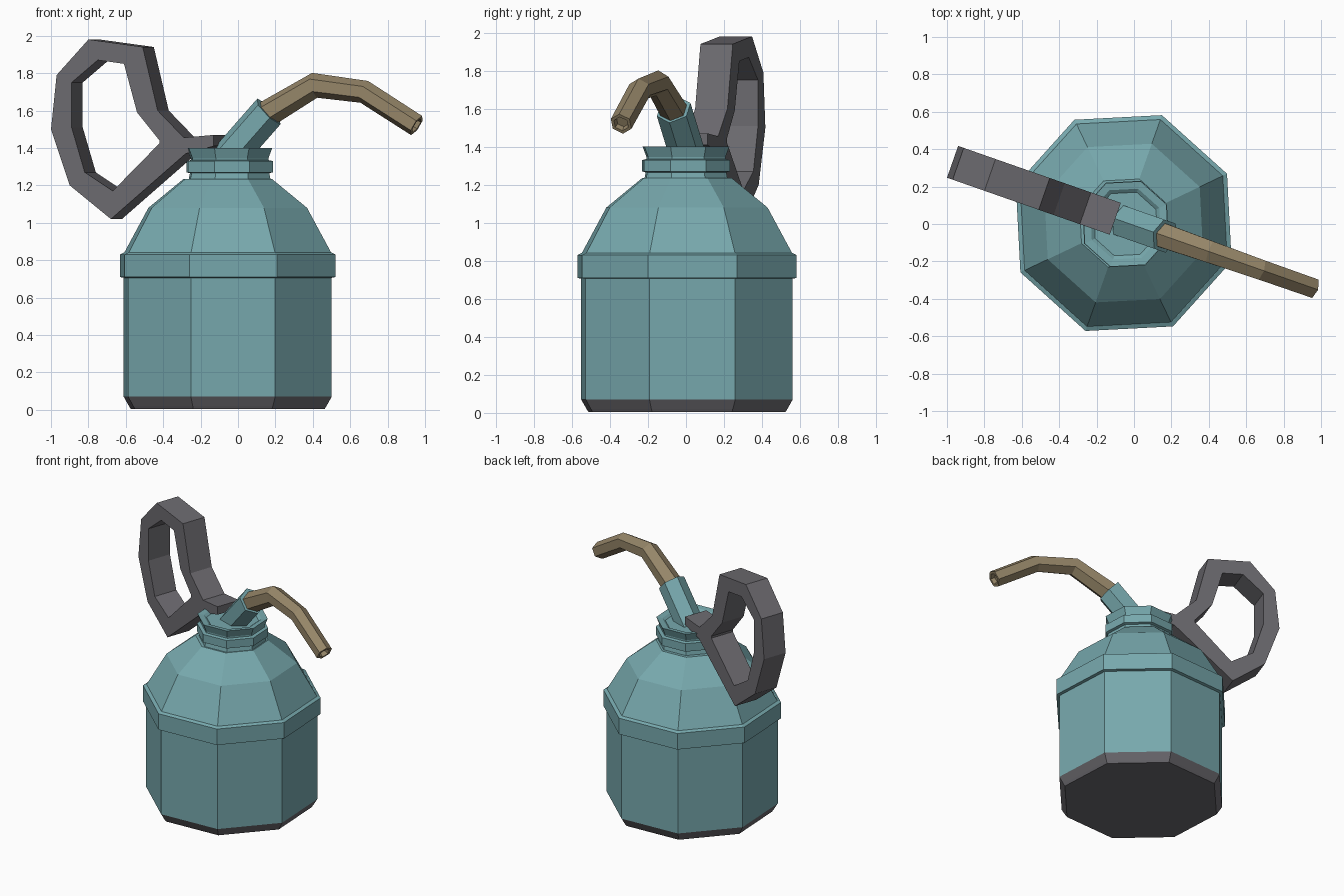
import bpy, bmesh, math
from mathutils import Vector

if "Cube" in bpy.data.objects:
    bpy.data.objects.remove(bpy.data.objects["Cube"])


def material(name, rgb):
    m = bpy.data.materials.new(name)
    m.diffuse_color = (*rgb, 1)
    m.use_nodes = True
    m.node_tree.nodes["Principled BSDF"].inputs["Base Color"].default_value = m.diffuse_color
    return m


TEAL = material("teal paint", (0.185, 0.395, 0.42))
GREY = material("dark grey", (0.15, 0.145, 0.16))
BROWN = material("brass brown", (0.30, 0.235, 0.138))

N = Vector((0.33, 0.944, 0))       # normal of the plane holding spout and handle


def plane_point(x, z):
    return Vector((x, -0.35 * (x + 0.02), z))


def skin(name, rings, mat, cap_start=True, cap_end=True, closed=False):
    """Join rings of points with quads into one flat shaded object."""
    bm = bmesh.new()
    vs = [[bm.verts.new(p) for p in r] for r in rings]
    pairs = list(zip(vs, vs[1:])) + ([(vs[-1], vs[0])] if closed else [])
    for a, b in pairs:
        n = len(a)
        for i in range(n):
            bm.faces.new((a[i], a[(i + 1) % n], b[(i + 1) % n], b[i]))
    if not closed:
        if cap_start:
            bm.faces.new(vs[0])
        if cap_end:
            bm.faces.new(vs[-1])
    bmesh.ops.recalc_face_normals(bm, faces=bm.faces)
    me = bpy.data.meshes.new(name)
    bm.to_mesh(me)
    bm.free()
    me.materials.append(mat)
    ob = bpy.data.objects.new(name, me)
    bpy.context.collection.objects.link(ob)
    return ob


def octagon(r, z, cx=-0.055, cy=0.005, turn=25.5):
    return [Vector((cx + r * math.cos(math.radians(turn + 45 * i)),
                    cy + r * math.sin(math.radians(turn + 45 * i)), z)) for i in range(8)]


def lathe(name, profile, mat, **kw):
    return skin(name, [octagon(r, z, **kw) for r, z in profile], mat)


def tube(name, path, mat, start=None, end=None, recess=0.0):
    """Six sided tube; path holds (x, z, radius) in the spout plane."""
    pts = [plane_point(x, z) for x, z, r in path]
    rings = []
    for i, p in enumerate(pts):
        t = (pts[min(i + 1, len(pts) - 1)] - pts[max(i - 1, 0)]).normalized()
        if i == 0 and start:
            t = start
        if i == len(pts) - 1 and end:
            t = end
        up = N.cross(t).normalized()
        side = t.cross(up).normalized()
        ring = lambda c, r: [c + r * (math.cos(math.pi * k / 3) * up +
                                      math.sin(math.pi * k / 3) * side) for k in range(6)]
        rings.append(ring(p, path[i][2]))
    if recess:
        rings.append(ring(p, path[-1][2] * 0.7))
        rings.append(ring(p - t * recess, path[-1][2] * 0.6))
    return skin(name, rings, mat)


# Can body
lathe("base_cap", [(0.55, 0.005), (0.56, 0.02), (0.59, 0.07)], GREY)
lathe("body", [(0.59, 0.07), (0.59, 0.72)], TEAL)
lathe("shoulder_band", [(0.585, 0.705), (0.612, 0.71), (0.612, 0.83), (0.59, 0.84)], TEAL)
lathe("dome", [(0.59, 0.835), (0.45, 1.08), (0.25, 1.235)], TEAL)

# Threaded neck and cap
lathe("neck", [(0.235, 1.22), (0.225, 1.265), (0.245, 1.27), (0.245, 1.33),
               (0.22, 1.335), (0.22, 1.345), (0.242, 1.40), (0.20, 1.395), (0.18, 1.38)],
      TEAL, cx=-0.045, cy=0.0)

# Spout
diag = (plane_point(1, 1) - plane_point(0, 0)).normalized()
tube("nozzle", [(-0.05, 1.35, 0.095), (0.165, 1.595, 0.095)], TEAL, end=diag)
tube("spout", [(0.15, 1.58, 0.075), (0.41, 1.735, 0.068), (0.675, 1.70, 0.062),
               (0.955, 1.52, 0.06)], BROWN, start=diag, recess=0.03)


def band(outer, inner):
    """Cross-section of the handle strap from an outer and inner point."""
    o, i = plane_point(*outer), plane_point(*inner)
    w = N * 0.09
    return [o - w, o + w, i + w, i - w]


# Handle loop: pairs of outer and inner points
loop = [((-0.97, 1.50), (-0.86, 1.51)), ((-0.94, 1.79), (-0.86, 1.75)),
        ((-0.77, 1.98), (-0.72, 1.87)), ((-0.48, 1.94), (-0.58, 1.85)),
        ((-0.40, 1.60), (-0.51, 1.59)), ((-0.26, 1.455), (-0.39, 1.44)),
        ((-0.25, 1.37), (-0.39, 1.425)), ((-0.65, 1.02), (-0.64, 1.17)),
        ((-0.87, 1.20), (-0.79, 1.27))]
skin("handle_loop", [band(o, i) for o, i in loop], GREY, closed=True)

# Handle tongue reaching over the neck
skin("handle_tongue", [band((-0.26, 1.455), (-0.25, 1.37)),
                       band((-0.10, 1.47), (-0.10, 1.41))], GREY)
